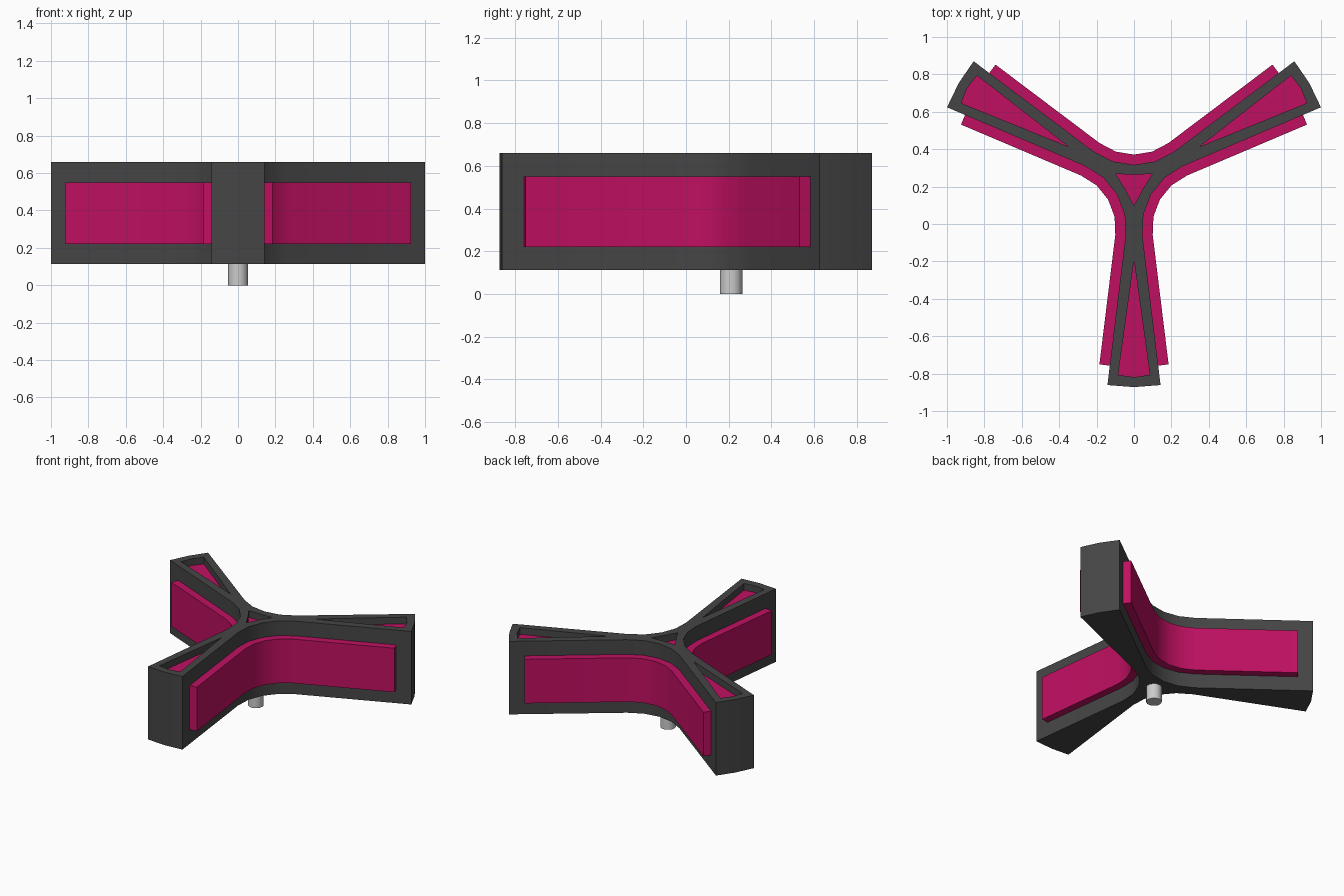
import bpy, bmesh
from math import sin, cos, radians, pi

if "Cube" in bpy.data.objects:
    bpy.data.objects.remove(bpy.data.objects["Cube"])

CY = 0.211              # hub centre on y
R, ARC_Y = 0.36, 0.465  # concave fillet between two arms
SWEEP = 37              # half sweep of the fillet in degrees


def material(name, rgb):
    m = bpy.data.materials.new(name)
    m.diffuse_color = (*rgb, 1)
    m.use_nodes = True
    m.node_tree.nodes["Principled BSDF"].inputs["Base Color"].default_value = m.diffuse_color
    return m


dark = material("dark_grey", (0.06, 0.06, 0.06))
pink = material("magenta", (0.52, 0.005, 0.12))


def turn(pts, k):
    a = -k * 2 * pi / 3
    return [(x * cos(a) - y * sin(a), x * sin(a) + y * cos(a)) for x, y in pts]


def arc(r, half=SWEEP, n=4):
    """Fillet arc on the +y side, running from +x to -x."""
    angs = [radians(half - 2 * half * i / n) for i in range(n + 1)]
    return [(r * sin(a), ARC_Y - r * cos(a)) for a in angs]


def prism(name, pts, z0, z1, mat=None):
    bm = bmesh.new()
    lo = [bm.verts.new((x, y + CY, z0)) for x, y in pts]
    hi = [bm.verts.new((x, y + CY, z1)) for x, y in pts]
    n = len(pts)
    bm.faces.new(lo[::-1])
    bm.faces.new(hi)
    for i in range(n):
        j = (i + 1) % n
        bm.faces.new((lo[i], lo[j], hi[j], hi[i]))
    bmesh.ops.recalc_face_normals(bm, faces=bm.faces[:])
    me = bpy.data.meshes.new(name)
    bm.to_mesh(me)
    bm.free()
    ob = bpy.data.objects.new(name, me)
    bpy.context.collection.objects.link(ob)
    if mat:
        me.materials.append(mat)
    return ob


def smooth(ob):
    bpy.ops.object.select_all(action='DESELECT')
    ob.select_set(True)
    bpy.context.view_layer.objects.active = ob
    bpy.ops.object.shade_smooth_by_angle(angle=radians(30))


# Three-armed body
tip = [(-0.142, -1.072), (0, -1.083), (0.142, -1.072)]
outline = []
for k in range(3):
    outline += turn(arc(R), -k) + turn(tip, 1 - k)
body = prism("body", outline, 0.113, 0.66, dark)

# Pockets in the top: one per arm and a curved triangle at the hub
arm_pocket = [(0, -0.405), (-0.085, -1.018), (0, -1.03), (0.085, -1.018)]
pockets = [("arm_inlay", turn(arm_pocket, k)) for k in range(3)]
hub = []
for k in range(3):
    hub += turn([(0.095, 0.0548), (0, 0.053)], -k)
# pull the corners outward along the arms
hub = [(x * 1.03, y * 1.03) if i % 2 == 0 else (x, y) for i, (x, y) in enumerate(hub)]
pockets.append(("hub_inlay", hub))

for name, pts in pockets:
    cutter = prism("pocket_cutter", pts, 0.56, 0.8)
    cutter.hide_render = True
    mod = body.modifiers.new("pocket", 'BOOLEAN')
    mod.operation = 'DIFFERENCE'
    mod.solver = 'EXACT'
    mod.object = cutter
    bpy.context.view_layer.objects.active = body
    bpy.ops.object.modifier_apply(modifier=mod.name)
    bpy.data.objects.remove(cutter)
    prism(name, pts, 0.56, 0.61, pink)
smooth(body)


# Raised side pads wrapping each concave side
def pad_line(r, length=0.697):
    a = radians(SWEEP)
    p = arc(r)
    dx, dy = length * cos(a), length * sin(a)
    return [(p[0][0] + dx, p[0][1] + dy)] + p + [(p[-1][0] - dx, p[-1][1] + dy)]


pad = pad_line(R - 0.055) + pad_line(R + 0.01)[::-1]
for k in range(3):
    smooth(prism("side_pad", turn(pad, k), 0.22, 0.55, pink))

# Mounting pin underneath
pin = [(0.053 * cos(2 * pi * i / 16), 0.053 * sin(2 * pi * i / 16)) for i in range(16)]
smooth(prism("pin", pin, 0, 0.13))
